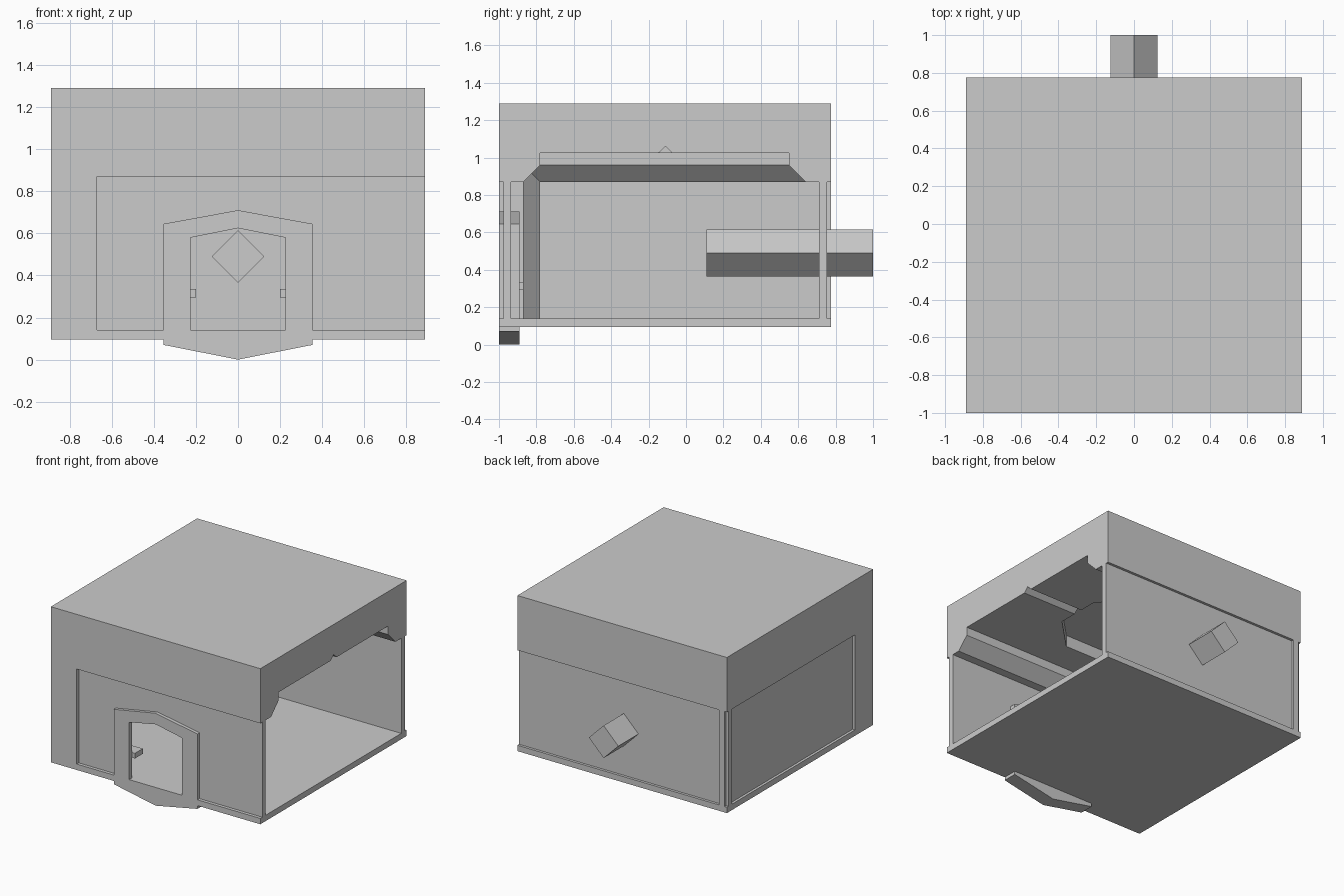
import bpy, bmesh, math

if "Cube" in bpy.data.objects:
    bpy.data.objects.remove(bpy.data.objects["Cube"])


def loft(name, a, b):
    """Closed solid between two matching loops of 3D points."""
    bm = bmesh.new()
    va = [bm.verts.new(p) for p in a]
    vb = [bm.verts.new(p) for p in b]
    n = len(a)
    bm.faces.new(va)
    bm.faces.new(vb[::-1])
    for i in range(n):
        j = (i + 1) % n
        bm.faces.new((va[i], vb[i], vb[j], va[j]))
    bmesh.ops.recalc_face_normals(bm, faces=bm.faces)
    mesh = bpy.data.meshes.new(name)
    bm.to_mesh(mesh)
    bm.free()
    ob = bpy.data.objects.new(name, mesh)
    bpy.context.collection.objects.link(ob)
    return ob


def prism(name, pts, axis, lo, hi):
    """Extrude a 2D outline along an axis."""
    def put(p, d):
        q = list(p)
        q.insert("xyz".index(axis), d)
        return q
    return loft(name, [put(p, lo) for p in pts], [put(p, hi) for p in pts])


def rect(x0, x1, y0, y1):
    return [(x0, y0), (x1, y0), (x1, y1), (x0, y1)]


def box(name, x0, x1, y0, y1, z0, z1):
    return prism(name, rect(x0, x1, y0, y1), "z", z0, z1)


X, FRONT, BACK = 0.89, -1.0, 0.775
FLOOR, EAVE, TOP = 0.14, 0.87, 1.29

# floor slab
box("floor", -X, X, FRONT, BACK, 0.095, FLOOR)

# roof block with a stepped ceiling cut in from below, open to the right
roof = box("roof", -X, X, FRONT, BACK, EAVE, TOP)


def cavity(z):
    d = z - EAVE
    return [(x, y, z) for x, y in rect(-0.76 + d, 1.2, -0.87 + d, 0.64 - d)]


r = 0.425 / math.cos(math.pi / 8)
octagon = [(r * math.cos(math.pi / 8 + k * math.pi / 4),
            -0.11 + r * math.sin(math.pi / 8 + k * math.pi / 4)) for k in range(8)]
cutters = [
    loft("cornice_cutter", cavity(0.82), cavity(0.96)),
    box("ceiling_cutter", -0.67, 1.2, -0.78, 0.55, 0.84, 1.025),
    prism("octagon_cutter", octagon, "z", 0.93, 1.115),
    prism("groove_cutter", [(-0.172, 1.0), (-0.048, 1.0), (-0.11, 1.06)], "x", -0.66, 1.3),
]
bpy.context.view_layer.objects.active = roof
for c in cutters:
    m = roof.modifiers.new("cut", "BOOLEAN")
    m.operation, m.solver, m.object = "DIFFERENCE", "EXACT", c
    bpy.ops.object.modifier_apply(modifier=m.name)
    bpy.data.objects.remove(c)

# thick front left corner pillar with inner chamfer running into the cornice
prism("front_pillar", [(-X, FRONT), (-0.67, FRONT), (-0.67, -0.87),
                       (-0.76, -0.78), (-X, -0.78)], "z", FLOOR, EAVE)
prism("pillar_head", [(-0.67, -0.87), (-0.76, -0.78), (-0.8, -0.91)], "z", 0.86, 0.93)

# back left corner post with notched edge
prism("back_post", [(-0.825, 0.71), (-0.825, BACK), (-0.87, BACK),
                    (-0.87, 0.755), (-X, 0.755), (-X, 0.71)], "z", FLOOR, EAVE)

# recessed wall panels
box("left_wall", -0.87, -0.825, -0.78, 0.71, FLOOR, EAVE)
box("back_wall", -0.825, X, 0.71, 0.755, FLOOR, EAVE)
prism("front_wall", [(-0.67, FLOOR), (-0.3, FLOOR), (-0.3, 0.62), (0, 0.675), (0.3, 0.62),
                     (0.3, FLOOR), (X, FLOOR), (X, EAVE), (-0.67, EAVE)],
      "y", -0.975, -0.935)


# door frame: front lip, wider rebate behind, pointed threshold below
def arch(w, side, apex):
    return [(-0.355, FLOOR), (-0.355, 0.645), (0, 0.71), (0.355, 0.645), (0.355, FLOOR),
            (w, FLOOR), (w, side), (0, apex), (-w, side), (-w, FLOOR)]


prism("door_frame_lip", arch(0.225, 0.58, 0.625), "y", FRONT, -0.965)
prism("door_frame_rebate", arch(0.28, 0.605, 0.66), "y", -0.965, -0.89)
prism("door_threshold", [(-0.355, FLOOR), (0.355, FLOOR), (0.355, 0.07), (0, 0),
                         (-0.355, 0.07)], "y", FRONT, -0.89)

# latch tabs inside the door frame
for s, side in ((-1, "left"), (1, "right")):
    x0, x1 = sorted((s * 0.2, s * 0.29))
    box("latch_tab_" + side, x0, x1, -0.965, -0.87, 0.295, 0.335)

# square bar set on edge through the back wall
prism("bar", [(0.125, 0.49), (0, 0.615), (-0.125, 0.49), (0, 0.365)], "y", 0.11, 1.0)
